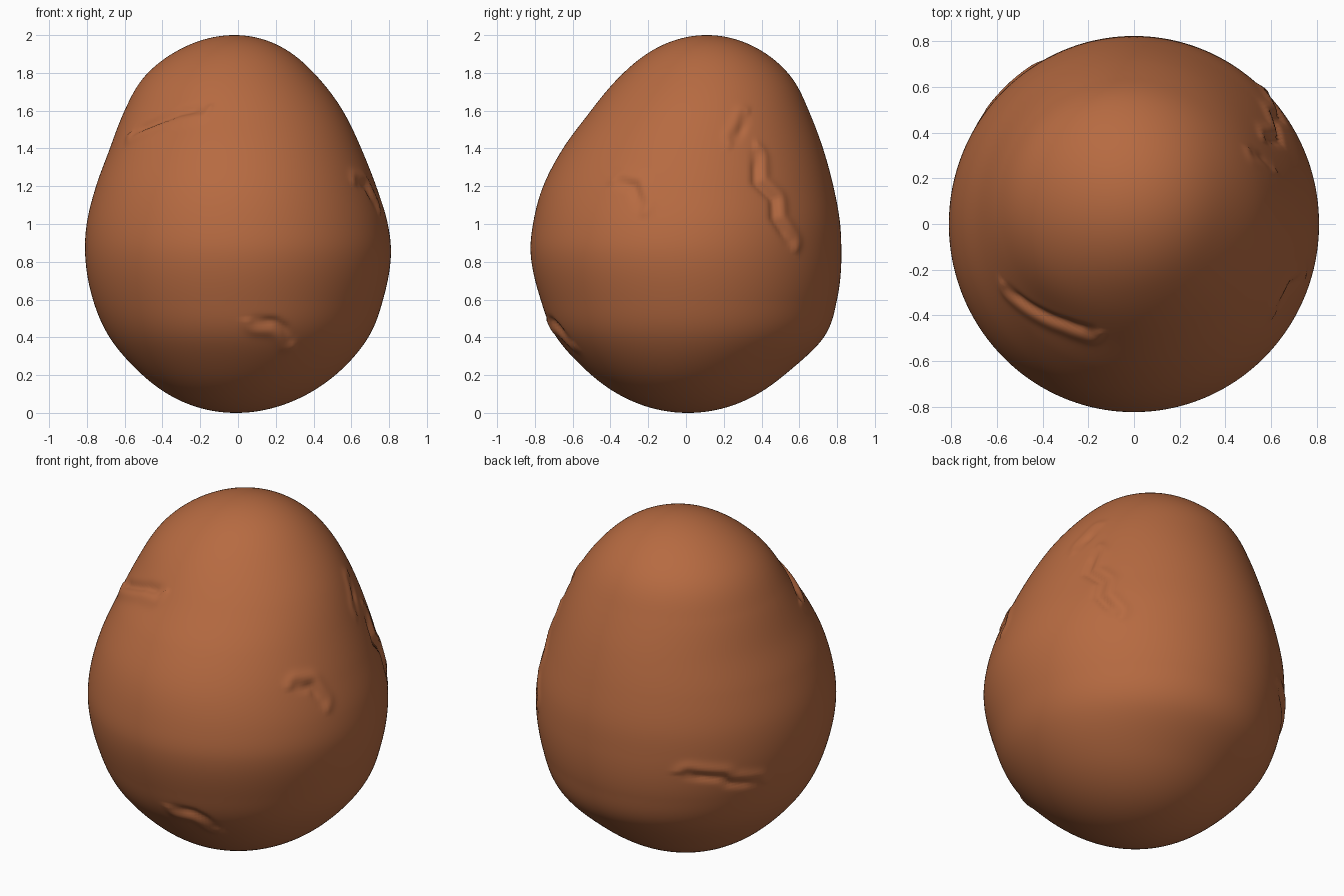
import bpy, bmesh, math
from mathutils import Vector

if "Cube" in bpy.data.objects:
    bpy.data.objects.remove(bpy.data.objects["Cube"])

# Profile rows: height, centre x, centre y, and half width / half depth
# relative to a unit sphere cross-section at that height
ROWS = [
    (0.00, -.010, .010, .850, .850),
    (0.20, .005, .010, .850, .850),
    (0.40, .005, .022, .856, .884),
    (0.60, .000, .015, .838, .856),
    (0.85, .000, .000, .819, .832),
    (1.00, -.004, .003, .797, .813),
    (1.20, -.010, .012, .757, .784),
    (1.40, -.013, .037, .726, .751),
    (1.60, -.023, .073, .722, .721),
    (1.80, -.038, .104, .732, .725),
    (2.00, -.020, .110, .735, .730),
]

# Creases: (azimuth in degrees, height) paths, raised side, depth
CREASES = [
    ([(-82, .49), (-74, .48), (-70, .45), (-66, .40)], -1, .014),
    ([(-152, 1.50), (-137, 1.56), (-125, 1.60), (-112, 1.62)], -1, .016),
    ([(-28.5, 1.21), (-22, 1.20), (-19, 1.11)], 1, .014),
    ([(24, 1.45), (31, 1.55)], 1, .012),
    ([(32, 1.36), (30, 1.22), (37, 1.13), (36, 1.03), (42, .91)], 1, .018),
    ([(126, .76), (139, .73), (142, .69), (153, .66)], 1, .016),
]


def sample(z):
    """Smooth cubic interpolation of the profile rows."""
    i = max(k for k in range(len(ROWS) - 1) if ROWS[k][0] <= z + 1e-9)
    a, b = ROWS[i], ROWS[i + 1]
    p, n = ROWS[max(i - 1, 0)], ROWS[min(i + 2, len(ROWS) - 1)]
    h = b[0] - a[0]
    t = (z - a[0]) / h
    out = []
    for c in range(1, 5):
        m0 = (b[c] - p[c]) / (b[0] - p[0]) * h
        m1 = (n[c] - a[c]) / (n[0] - a[0]) * h
        out.append((2*t**3 - 3*t*t + 1) * a[c] + (t**3 - 2*t*t + t) * m0
                   + (3*t*t - 2*t**3) * b[c] + (t**3 - t*t) * m1)
    return out


def crease_offset(az, z):
    """Groove along each path with a soft raised lip on one side."""
    total = 0.0
    for path, side, depth in CREASES:
        pts = [Vector((math.radians(a) * .72, h)) for a, h in path]
        q = Vector((az * .72, z))
        if (q - pts[len(pts) // 2]).length > .6:
            continue
        best, sign = 9.0, 1
        for p0, p1 in zip(pts, pts[1:]):
            d = p1 - p0
            t = min(1, max(0, (q - p0).dot(d) / d.length_squared))
            r = q - (p0 + d * t)
            if r.length < best:
                best = r.length
                sign = 1 if d.x * r.y - d.y * r.x > 0 else -1
        # fade towards both ends of the path
        ends = min((q - pts[0]).length, (q - pts[-1]).length)
        fade = min(1, .25 + ends / .08)
        s = best * sign * side
        total += depth * fade * (.6 * math.exp(-((s - .05) / .03) ** 2)
                                 - math.exp(-(best / .022) ** 2))
    # broad hollow around the upper front-left crease
    g = ((az + math.radians(135)) * .6 / .25) ** 2 + ((z - 1.57) / .13) ** 2
    return total - .01 * math.exp(-g)


# Egg-shaped body
RINGS, SIDES = 200, 260
bm = bmesh.new()
rings = []
for i in range(1, RINGS):
    z = 1 - math.cos(math.pi * i / RINGS)
    w = math.sqrt(z * (2 - z))
    cx, cy, rx, ry = sample(z)
    ring = []
    for j in range(SIDES):
        a = 2 * math.pi * j / SIDES - math.pi
        p = Vector((cx + rx * w * math.cos(a), cy + ry * w * math.sin(a), z))
        out = (p - Vector((0, 0, .9))).normalized()
        ring.append(bm.verts.new(p + out * crease_offset(math.atan2(p.y, p.x), z)))
    rings.append(ring)
for lo, hi in zip(rings, rings[1:]):
    for j in range(SIDES):
        k = (j + 1) % SIDES
        bm.faces.new((lo[j], lo[k], hi[k], hi[j]))
# close the two poles
bottom = bm.verts.new((-.01, .01, 0))
top = bm.verts.new((-.02, .11, 2))
for j in range(SIDES):
    k = (j + 1) % SIDES
    bm.faces.new((bottom, rings[0][k], rings[0][j]))
    bm.faces.new((top, rings[-1][j], rings[-1][k]))
for f in bm.faces:
    f.smooth = True
mesh = bpy.data.meshes.new("egg_body")
bm.to_mesh(mesh)
bm.free()
body = bpy.data.objects.new("egg_body", mesh)
bpy.context.collection.objects.link(body)

clay = bpy.data.materials.new("terracotta_brown")
clay.diffuse_color = (.47, .145, .053, 1)
clay.use_nodes = True
clay.node_tree.nodes["Principled BSDF"].inputs["Base Color"].default_value = clay.diffuse_color
mesh.materials.append(clay)
